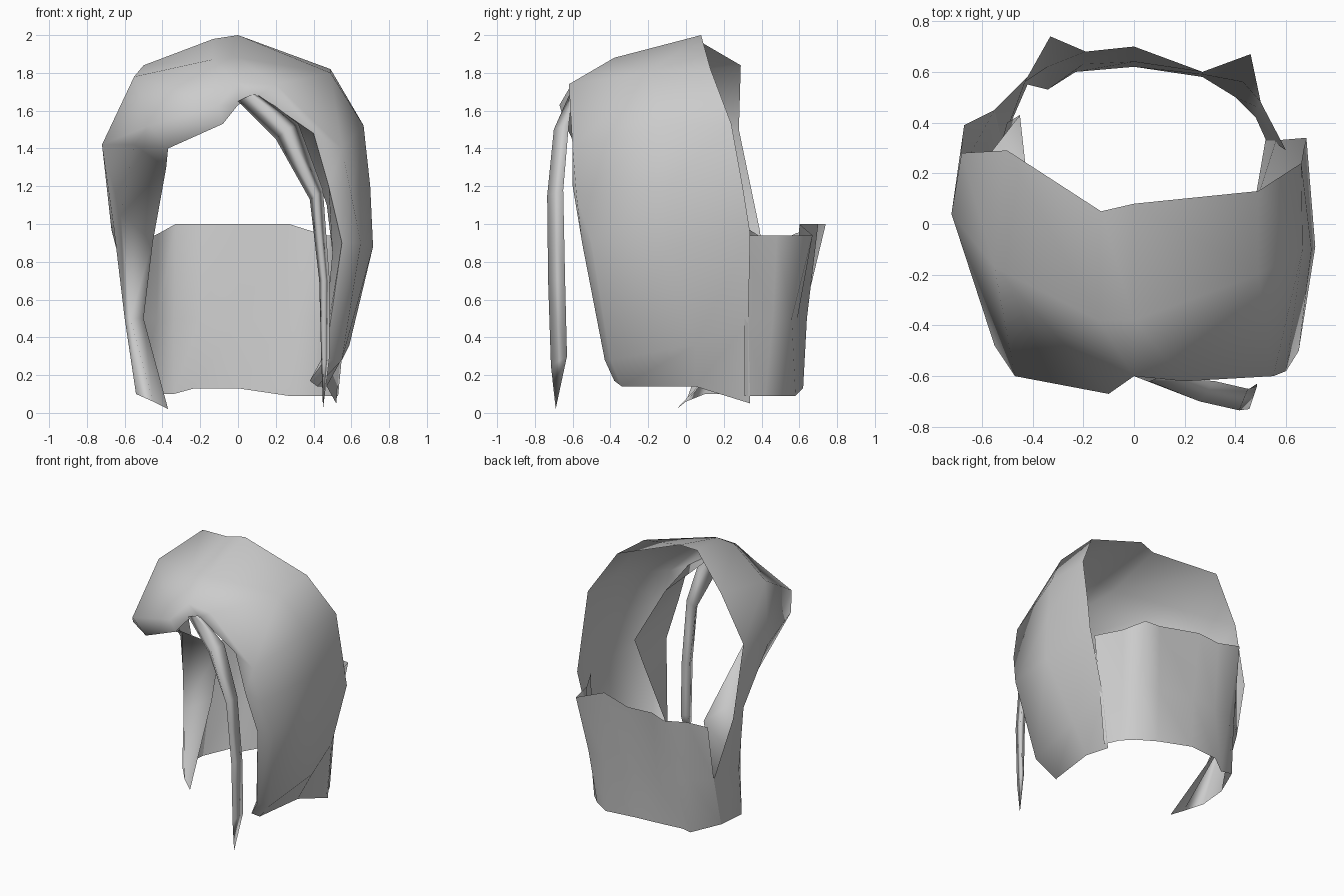
import bpy, bmesh

if "Cube" in bpy.data.objects:
    bpy.data.objects.remove(bpy.data.objects["Cube"], do_unlink=True)

GREY = (0.6, 0.6, 0.6, 1)
mat = bpy.data.materials.new("soft grey")
mat.diffuse_color = GREY
mat.use_nodes = True
bsdf = mat.node_tree.nodes["Principled BSDF"]
bsdf.inputs["Base Color"].default_value = GREY
bsdf.inputs["Roughness"].default_value = 0.8


def loft(name, rails, closed=False):
    """Skin neighbouring rails (equal point counts) with smooth quads."""
    bm = bmesh.new()
    rows = [[bm.verts.new(p) for p in rail] for rail in rails]
    pairs = list(zip(rows, rows[1:]))
    if closed:
        pairs.append((rows[-1], rows[0]))
    for a, b in pairs:
        for i in range(len(a) - 1):
            bm.faces.new((a[i], a[i + 1], b[i + 1], b[i]))
    bmesh.ops.remove_doubles(bm, verts=bm.verts, dist=0.001)
    if closed:
        bmesh.ops.recalc_face_normals(bm, faces=bm.faces)
    for f in bm.faces:
        f.smooth = True
    me = bpy.data.meshes.new(name)
    bm.to_mesh(me)
    bm.free()
    me.materials.append(mat)
    ob = bpy.data.objects.new(name, me)
    bpy.context.collection.objects.link(ob)
    return ob


# Hood of hair: four rails running from the left lower end over the crown
# and down to the tip of the right lock
front = [(.38, -.38, .17), (.46, -.43, .28), (.55, -.55, .9), (.48, -.6, 1.2),
         (.40, -.6, 1.48), (.11, -.61, 1.68), (0, -.6, 1.63), (-.08, -.64, 1.53),
         (-.37, -.58, 1.4), (-.38, -.2, 1.3), (-.45, .43, .91), (-.5, .4, .5),
         (-.37, -.05, .02)]
brow = [(.42, -.34, .14), (.55, -.4, .28), (.65, -.5, .9), (.6, -.58, 1.15),
        (.55, -.6, 1.4), (.2, -.62, 1.74), (0, -.6, 1.75), (-.1, -.67, 1.63),
        (-.47, -.6, 1.52), (-.55, -.48, 1.42), (-.62, .21, 1.05), (-.57, .16, .5),
        (-.45, 0, .06)]
side = [(.47, .05, .14), (.59, .05, .36), (.715, -.09, .88), (.7, -.1, 1.2),
        (.665, -.1, 1.52), (.49, -.2, 1.8), (0, -.38, 1.88), (-.14, -.38, 1.87),
        (-.55, -.17, 1.78), (-.72, .04, 1.42), (-.66, .25, 1.0), (-.6, .22, .5),
        (-.54, .1, .1)]
back = [(.52, .34, .05), (.56, .33, .48), (.68, .34, .95), (.67, .3, 1.2),
        (.66, .24, 1.53), (.49, .13, 1.82), (0, .08, 2.0), (-.13, .05, 1.98),
        (-.5, .29, 1.84), (-.68, .28, 1.5), (-.67, .39, .97), (-.55, .45, .5),
        (-.52, .32, .1)]
loft("hair_hood", [front, brow, side, back])

# Inward fold behind the hood's left front edge
fold = [front[0], (.45, -.42, .3), (.5, -.2, .85), (.47, -.05, 1.1),
        (.36, -.26, 1.42), front[5]]
loft("hood_inner_fold", [fold, front[:6]])

# Curtain of hair across the nape
top = [(.6, .29, .94), (.5, .48, .94), (.46, .67, .94), (.27, .6, 1.0),
       (0, .7, 1.0), (-.19, .68, 1.0), (-.33, .74, 1.0), (-.42, .58, .95),
       (-.52, .48, .9)]
middle = [(.57, .31, .5), (.49, .46, .5), (.43, .56, .5), (.27, .59, .5),
          (0, .64, .5), (-.2, .63, .5), (-.34, .62, .5), (-.43, .56, .5),
          (-.55, .45, .5)]
bottom = [(.53, .31, .09), (.48, .42, .09), (.4, .5, .09), (.27, .58, .09),
          (0, .62, .13), (-.23, .6, .13), (-.34, .53, .1), (-.42, .55, .1),
          (-.52, .32, .1)]
loft("nape_curtain", [top, middle, bottom])

# Loose strand hanging in front of the face
tip = (.45, -.69, .02)
inner = [(0, -.6, 1.65), (.2, -.64, 1.45), (.38, -.66, 1.13), (.43, -.66, .7),
         (.44, -.66, .3), tip]
ridge = [(.06, -.62, 1.68), (.26, -.7, 1.5), (.415, -.735, 1.15), (.455, -.73, .7),
         (.455, -.715, .25), tip]
outer = [(.11, -.6, 1.69), (.32, -.62, 1.53), (.45, -.65, 1.18), (.485, -.64, .7),
         (.485, -.63, .3), tip]
loft("front_strand", [inner, ridge, outer], closed=True)
